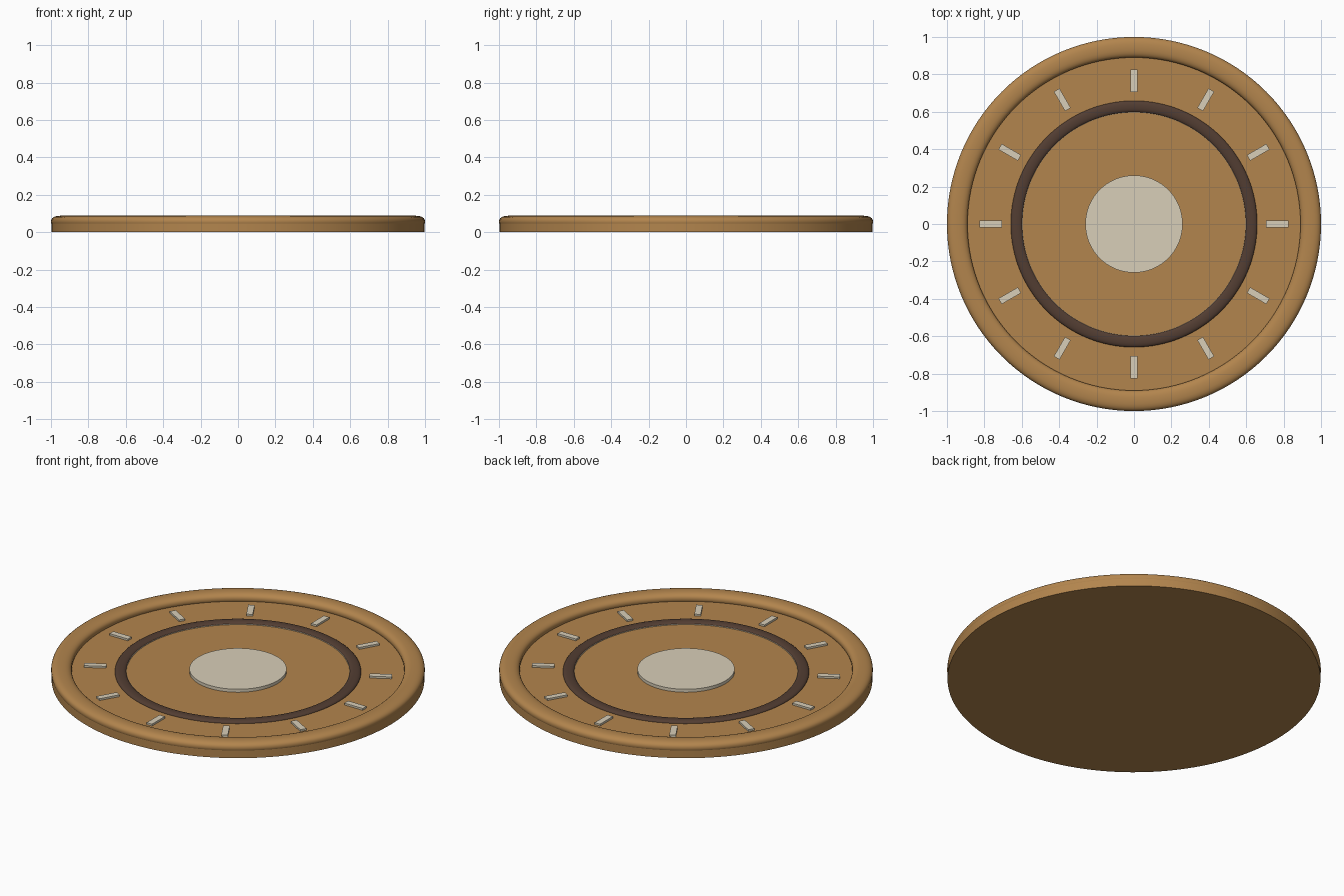
import bpy, bmesh, math

if "Cube" in bpy.data.objects:
    bpy.data.objects.remove(bpy.data.objects["Cube"])

SEG = 128


def material(name, rgb):
    m = bpy.data.materials.new(name)
    m.diffuse_color = (*rgb, 1)
    m.use_nodes = True
    m.node_tree.nodes["Principled BSDF"].inputs["Base Color"].default_value = m.diffuse_color
    return m


TAN = material("warm_tan", (0.45, 0.235, 0.075))
DARK = material("dark_brown", (0.085, 0.047, 0.032))
CREAM = material("cream", (0.69, 0.62, 0.48))


def finish(name, bm, mat, smooth=True):
    bmesh.ops.recalc_face_normals(bm, faces=bm.faces)
    me = bpy.data.meshes.new(name)
    bm.to_mesh(me)
    bm.free()
    me.materials.append(mat)
    ob = bpy.data.objects.new(name, me)
    bpy.context.collection.objects.link(ob)
    if smooth:
        bpy.context.view_layer.objects.active = ob
        ob.select_set(True)
        bpy.ops.object.shade_smooth_by_angle(angle=math.radians(35))
        ob.select_set(False)
    return ob


def ring(name, profile, mat):
    """Revolve a closed (radius, z) profile around the z axis."""
    bm = bmesh.new()
    loops = []
    for i in range(SEG):
        a = 2 * math.pi * i / SEG
        loops.append([bm.verts.new((r * math.cos(a), r * math.sin(a), z))
                      for r, z in profile])
    n = len(profile)
    for i in range(SEG):
        p, q = loops[i], loops[(i + 1) % SEG]
        for j in range(n):
            k = (j + 1) % n
            bm.faces.new((p[j], q[j], q[k], p[k]))
    return finish(name, bm, mat)


def disc(name, radius, z0, z1, mat):
    bm = bmesh.new()
    bmesh.ops.create_cone(bm, cap_ends=True, segments=SEG, radius1=radius,
                          radius2=radius, depth=z1 - z0)
    bmesh.ops.translate(bm, verts=bm.verts, vec=(0, 0, (z0 + z1) / 2))
    return finish(name, bm, mat)


def oval(r, z, a, h, power, count=24):
    """Rounded cross-section; a higher power is squarer."""
    pts = []
    for i in range(count):
        t = 2 * math.pi * i / count
        c, s = math.cos(t), math.sin(t)
        pts.append((r + a * math.copysign(abs(c) ** (2 / power), c),
                    z + h * math.copysign(abs(s) ** (2 / power), s)))
    return pts


# Base plate and raised rounded rim
disc("base_plate", 0.998, 0.0, 0.045, TAN)
ring("outer_rim", oval(0.945, 0.056, 0.055, 0.032, 2.4), TAN)

# Dark inlaid ring with a fine pale inner edge
ring("inner_ring", oval(0.628, 0.044, 0.031, 0.015, 2.2), DARK)
ring("ring_edge", [(0.597, 0.040), (0.599, 0.040), (0.599, 0.049), (0.597, 0.049)], CREAM)

# Centre medallion
disc("centre_disc", 0.26, 0.040, 0.063, CREAM)

# Twelve radial markers
for i in range(12):
    bm = bmesh.new()
    bmesh.ops.create_cube(bm, size=1)
    bmesh.ops.scale(bm, verts=bm.verts, vec=(0.12, 0.035, 0.020))
    ob = finish(f"marker_{i + 1}", bm, CREAM, smooth=False)
    a = math.radians(30 * i)
    ob.location = (0.767 * math.cos(a), 0.767 * math.sin(a), 0.046)
    ob.rotation_euler.z = a
